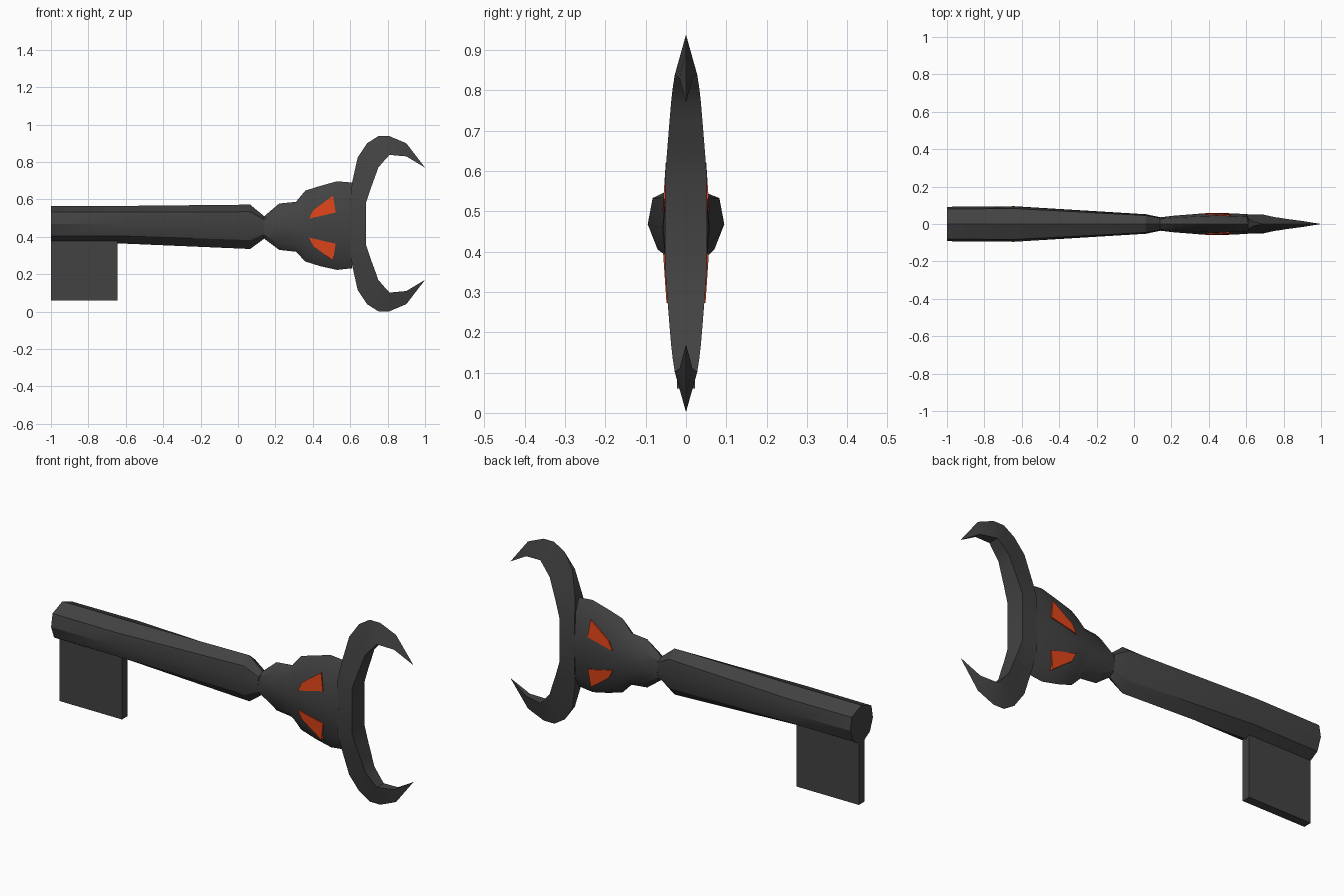
import bpy, bmesh, math

if "Cube" in bpy.data.objects:
    bpy.data.objects.remove(bpy.data.objects["Cube"])


def material(name, color):
    m = bpy.data.materials.new(name)
    m.diffuse_color = color
    m.use_nodes = True
    m.node_tree.nodes["Principled BSDF"].inputs["Base Color"].default_value = m.diffuse_color
    return m


IRON = material("dark_iron", (0.055, 0.055, 0.055, 1))
GLOW = material("red_glow", (0.75, 0.06, 0.01, 1))


def finish(bm, name, mat, smooth=None):
    bmesh.ops.remove_doubles(bm, verts=bm.verts, dist=0.0001)
    bmesh.ops.recalc_face_normals(bm, faces=bm.faces)
    me = bpy.data.meshes.new(name)
    bm.to_mesh(me)
    bm.free()
    me.materials.append(mat)
    ob = bpy.data.objects.new(name, me)
    bpy.context.collection.objects.link(ob)
    if smooth:
        bpy.ops.object.select_all(action='DESELECT')
        ob.select_set(True)
        bpy.context.view_layer.objects.active = ob
        bpy.ops.object.shade_smooth_by_angle(angle=math.radians(smooth))
    return ob


def loft(name, rings, mat, smooth=None):
    """Skin equal-length rings of points and cap both ends."""
    bm = bmesh.new()
    vs = [[bm.verts.new(p) for p in r] for r in rings]
    n = len(rings[0])
    for a, b in zip(vs, vs[1:]):
        for i in range(n):
            j = (i + 1) % n
            bm.faces.new((a[i], a[j], b[j], b[i]))
    bm.faces.new(vs[0])
    bm.faces.new(vs[-1])
    return finish(bm, name, mat, smooth)


def section(profile, x, z0, z1, w):
    """Half profile (y, z in unit size), mirrored and scaled at x."""
    full = profile + [(-y, z) for y, z in profile[-2:0:-1]]
    c, h = (z0 + z1) / 2, (z1 - z0) / 2
    return [(x, y * w, c + z * h) for y, z in full]


# shaft with pinched neck
shaft_half = [(0, 1), (.87, .68), (1, .03), (.74, -.6), (0, -1)]
loft("shaft", [section(shaft_half, *r) for r in [
    (-1, .365, .565, .092), (-.64, .365, .565, .095),
    (.065, .335, .572, .052), (.14, .39, .51, .036)]], IRON, 30)

# horned head, flattened front to back
head_half = [(0, 1), (.75, .7), (1, 0), (.75, -.7), (0, -1)]
loft("head", [section(head_half, *r) for r in [
    (.14, .39, .51, .036), (.22, .33, .578, .045), (.31, .32, .587, .052),
    (.36, .268, .647, .056), (.44, .243, .672, .059), (.53, .223, .697, .057),
    (.61, .232, .69, .052)]], IRON, 40)

# horns: outer ridge (x, z, half width), inner band (x, z, half width)
upper = [
    (.60, .60, .050, .685, .585, .052), (.61, .69, .030, .71, .66, .046),
    (.64, .825, .010, .733, .722, .041), (.69, .90, 0, .75, .77, .037),
    (.75, .938, 0, .78, .805, .033), (.81, .938, 0, .81, .838, .028),
    (.90, .90, 0, .90, .83, .016), (1, .77, 0, 1, .77, 0)]
lower = [(a, .94 - b, c, d, .94 - e, f) for a, b, c, d, e, f in upper]
path = upper[::-1] + lower
bm = bmesh.new()
rows = [[bm.verts.new(p) for p in
         ((a, -c, b), (a, c, b), (d, f, e), (d, -f, e))]
        for a, b, c, d, e, f in path]
for r, s in zip(rows, rows[1:]):
    for i in range(4):
        j = (i + 1) % 4
        bm.faces.new((r[i], r[j], s[j], s[i]))
finish(bm, "horns", IRON, 25)

# glowing eyes, upper and lower, showing on both faces
eye = [(.38, .497), (.402, .542), (.508, .62), (.522, .53)]
for label, flip in (("upper", False), ("lower", True)):
    pts = [(x, .893 - z if flip else z) for x, z in eye]
    depth = [.059 * (1 - .25 * abs(z - .46) / .22) + .002 for x, z in pts]
    loft(label + "_eye", [[(x, s * d, z) for (x, z), d in zip(pts, depth)]
                          for s in (-1, 1)], GLOW)

# key bit: flat plate under the shaft end
loft("bit", [[(x, y, z) for y, z in ((-.022, .06), (.022, .06), (.022, .42), (-.022, .42))]
             for x in (-1, -.645)], IRON)
